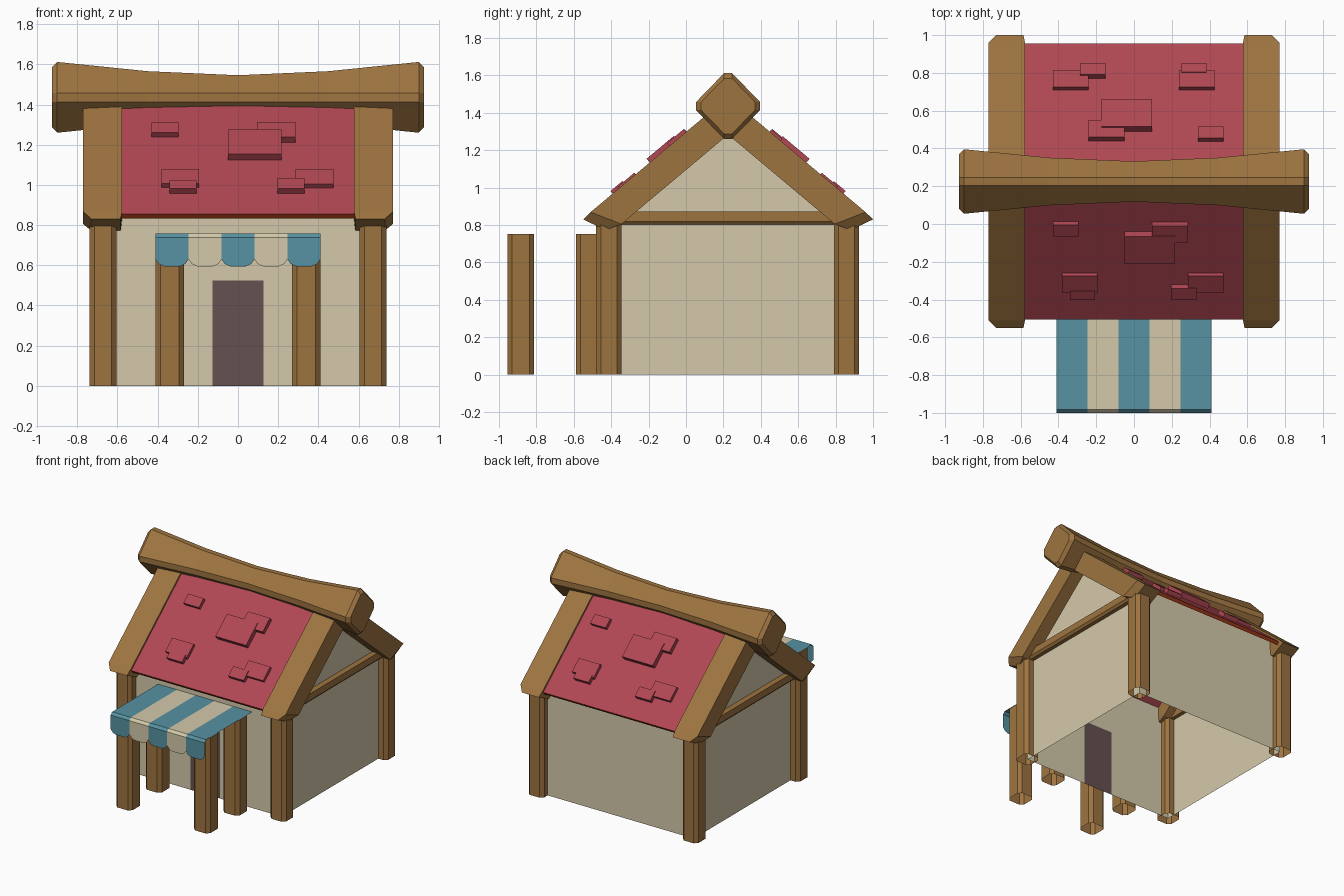
import bpy, bmesh
from mathutils import Vector

if "Cube" in bpy.data.objects:
    bpy.data.objects.remove(bpy.data.objects["Cube"])

CY = 0.225            # ridge line of the house
SLOPE = 0.839         # roof pitch (40 degrees)
NY, NZ = -0.643, 0.766  # normal of the front roof slope


def material(name, r, g, b):
    m = bpy.data.materials.new(name)
    m.diffuse_color = [((c / 255 + 0.055) / 1.055) ** 2.4 for c in (r, g, b)] + [1]
    m.use_nodes = True
    m.node_tree.nodes["Principled BSDF"].inputs["Base Color"].default_value = m.diffuse_color
    return m


WOOD = material("wood", 158, 116, 64)
CREAM = material("cream plaster", 212, 201, 170)
RED = material("red roof", 176, 71, 83)
RUST = material("rust eave", 165, 58, 26)
BLUE = material("blue cloth", 87, 146, 162)
DOOR = material("dark door", 101, 81, 81)


def finish(name, bm, *mats):
    bmesh.ops.recalc_face_normals(bm, faces=bm.faces)
    me = bpy.data.meshes.new(name)
    bm.to_mesh(me)
    bm.free()
    for m in mats:
        me.materials.append(m)
    ob = bpy.data.objects.new(name, me)
    bpy.context.collection.objects.link(ob)
    return ob


def loft(name, rings, *mats, start=True, end=True):
    """Skin a list of matching point rings, with optional end caps."""
    bm = bmesh.new()
    rs = [[bm.verts.new(p) for p in ring] for ring in rings]
    n = len(rs[0])
    for a, b in zip(rs, rs[1:]):
        for i in range(n):
            j = (i + 1) % n
            bm.faces.new((a[i], a[j], b[j], b[i]))
    if start:
        bm.faces.new(rs[0])
    if end:
        bm.faces.new(rs[-1])
    return finish(name, bm, *mats)


def sheet(name, polys, *mats):
    """Flat polygons, each given as (points, material index)."""
    bm = bmesh.new()
    for pts, k in polys:
        bm.faces.new([bm.verts.new(p) for p in pts]).material_index = k
    bmesh.ops.remove_doubles(bm, verts=bm.verts, dist=0.0005)
    return finish(name, bm, *mats)


def octagon(h, c):
    """Square of half size h with corners cut by c."""
    k = h - c
    return [(h, -k), (h, k), (k, h), (-k, h), (-h, k), (-h, -k), (-k, -h), (k, -h)]


def post(name, x, y, h, top):
    rings = [[(x + a, y + b, z) for a, b in octagon(h, 0.025)] for z in (0, top)]
    loft(name, rings, WOOD, start=False)


def flip(y, s):
    """Front y stays, s = -1 mirrors it over the ridge."""
    return y if s > 0 else 2 * CY - y


def roof_z(y):
    return 0.855 + SLOPE * (y + 0.505)


# Walls, with gables reaching up under the roof
WX, WF, WB = 0.67, -0.41, 0.86
DX, DZ = 0.128, 0.525
walls = []
for x in (-WX, WX):
    walls.append(([(x, WF, 0), (x, WB, 0), (x, WB, 0.9), (x, CY, 1.425), (x, WF, 0.9)], 0))
walls.append(([(-WX, WB, 0), (WX, WB, 0), (WX, WB, 0.9), (-WX, WB, 0.9)], 0))
walls.append(([(-WX, WF, 0), (-DX, WF, 0), (-DX, WF, DZ), (DX, WF, DZ), (DX, WF, 0),
               (WX, WF, 0), (WX, WF, 0.9), (-WX, WF, 0.9)], 0))
sheet("walls", walls, CREAM)

# Door filling the opening
sheet("door", [([(-DX, WF, 0), (DX, WF, 0), (DX, WF, DZ), (-DX, WF, DZ)], 0)], DOOR)

# Corner posts and awning posts
for sx, side in ((-1, "left"), (1, "right")):
    post("front_corner_post_" + side, sx * 0.672, -0.412, 0.068, 0.84)
    post("back_corner_post_" + side, sx * 0.672, 0.858, 0.068, 0.84)
    post("awning_front_post_" + side, sx * 0.339, -0.883, 0.071, 0.753)
    post("awning_back_post_" + side, sx * 0.339, -0.517, 0.071, 0.753)

# Gable rafters and tie beams
for sx, side in ((-1, "left"), (1, "right")):
    for s, face in ((1, "front"), (-1, "back")):
        rings = []
        for (ty, tz), (by, bz), inset in (
                ((-0.55, 0.83), (-0.43, 0.773), 0.04),
                ((-0.51, 0.869), (-0.345, 0.805), 0.0),
                ((CY, 1.486), (CY, 1.283), 0.0)):
            xi, xo = sx * (0.577 + inset * 0.2), sx * (0.771 - inset)
            ty, by = flip(ty, s), flip(by, s)
            rings.append([(xi, ty, tz), (xo, ty, tz), (xo, by, bz), (xi, by, bz)])
        loft(f"rafter_{face}_{side}", rings, WOOD)
    ring = [(0.64, 0.872), (0.715, 0.872), (0.715, 0.82), (0.7, 0.803), (0.64, 0.803)]
    loft("tie_beam_" + side, [[(sx * x, y, z) for x, z in ring] for y in (-0.35, 0.80)], WOOD)

# Ridge beam: square on edge, sagging thinner in the middle
rings = []
for x, h in ((-0.927, 0.148), (-0.9, 0.176), (-0.45, 0.130), (0, 0.110),
             (0.45, 0.130), (0.9, 0.176), (0.927, 0.148)):
    k = 0.022
    d = [(h, -k), (h, k), (k, h), (-k, h), (-h, k), (-h, -k), (-k, -h), (k, -h)]
    rings.append([(x, CY + a * 0.97, 1.436 + b) for a, b in d])
loft("ridge_beam", rings, WOOD)

# Roof slopes, rust coloured under the eaves
for s, face in ((1, "front"), (-1, "back")):
    prof = [(-0.505, 0.855), (CY, roof_z(CY)), (CY, roof_z(CY) - 0.035),
            (WF, roof_z(WF) - 0.035), (-0.488, 0.834)]
    ob = loft("roof_" + face, [[(x, flip(y, s), z) for y, z in prof] for x in (-0.579, 0.579)],
              RED, RUST)
    for p in ob.data.polygons:
        if abs(p.normal.x) < 0.5 and p.normal.z < 0 and abs(p.center.y - CY) > 0.6:
            p.material_index = 1

# Loose shingles: x range, base y range, thickness; back is the front turned around
shingles = [(-0.43, -0.295, -0.048, 0.012, 0.028), (-0.05, 0.217, -0.185, -0.04, 0.04),
            (0.095, 0.287, -0.08, 0.01, 0.034), (-0.38, -0.193, -0.348, -0.26, 0.025),
            (-0.34, -0.207, -0.383, -0.335, 0.032), (0.197, 0.33, -0.383, -0.32, 0.032),
            (0.287, 0.475, -0.35, -0.26, 0.025)]
for s, face in ((1, "front"), (-1, "back")):
    for i, (x0, x1, y0, y1, t) in enumerate(shingles):
        rings = []
        for x in (x0, x1):
            ring = []
            for y, d in ((y0, -0.005), (y1, -0.005), (y1, t), (y0, t)):
                px = x if s > 0 else 0.045 - x
                ring.append((px, flip(y + NY * d, s), roof_z(y) + NZ * d))
            rings.append(ring)
        loft(f"shingle_{face}_{i + 1}", rings, RED)

# Striped awning: flat top, small bevel, scalloped valance
AW, YF, AZ = 0.41, -1.0, 0.757
w = 2 * AW / 5
polys = []
for i in range(5):
    a, b, k = -AW + i * w, -AW + (i + 1) * w, i % 2
    polys.append(([(a, YF + 0.018, AZ), (b, YF + 0.018, AZ), (b, WF, AZ), (a, WF, AZ)], k))
    polys.append(([(a, YF, 0.738), (b, YF, 0.738), (b, YF + 0.018, AZ), (a, YF + 0.018, AZ)], k))
    polys.append(([(a, YF, 0.738), (a, YF, 0.63), (a + 0.016, YF, 0.607), (a + 0.042, YF, 0.595),
                   (b - 0.042, YF, 0.595), (b - 0.016, YF, 0.607), (b, YF, 0.63),
                   (b, YF, 0.738)], k))
sheet("awning", polys, BLUE, CREAM)
